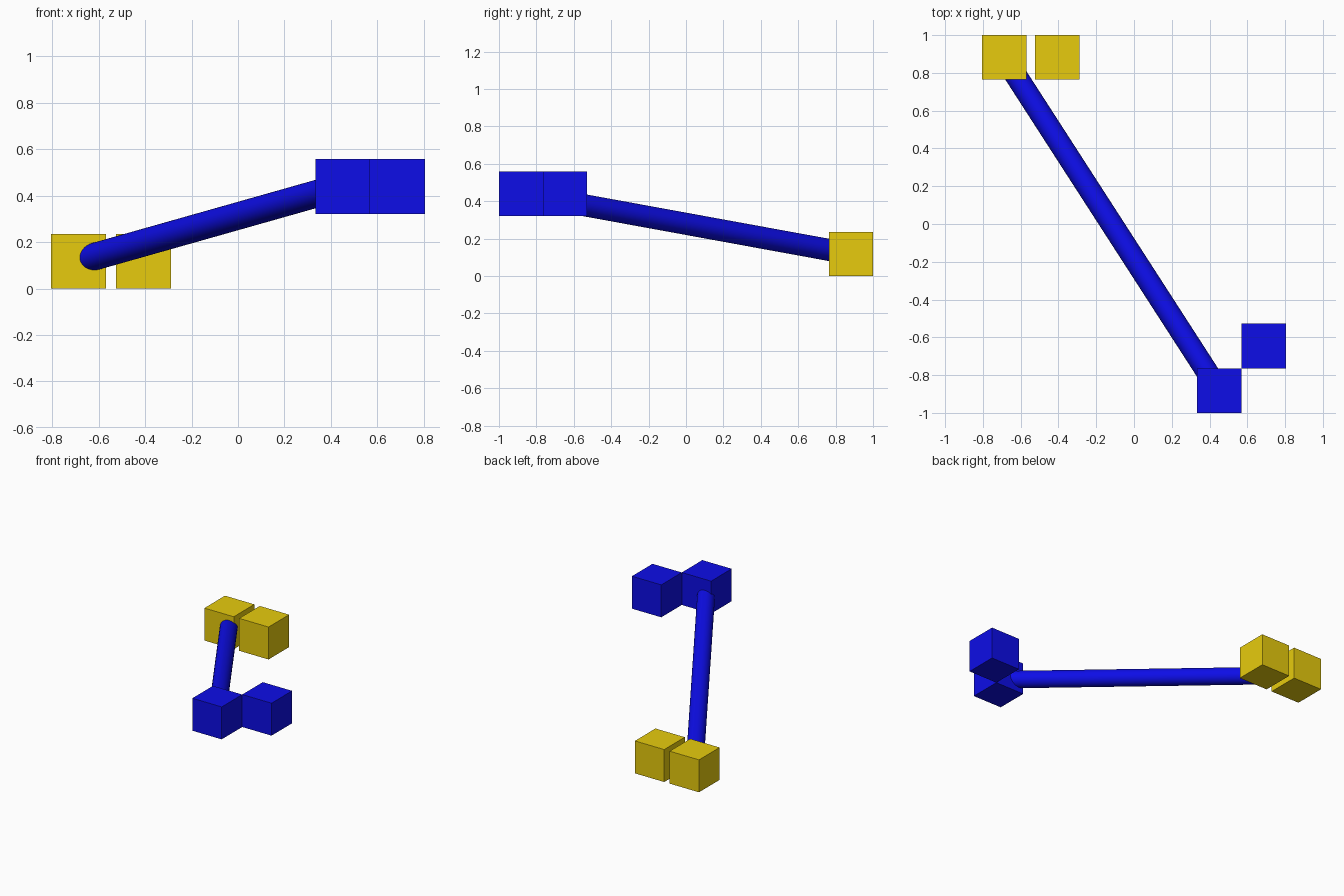
import bpy
from math import radians
from mathutils import Vector

if "Cube" in bpy.data.objects:
    bpy.data.objects.remove(bpy.data.objects["Cube"])

SIZE = 0.236


def material(name, rgb):
    m = bpy.data.materials.new(name)
    m.diffuse_color = (*rgb, 1)
    m.use_nodes = True
    m.node_tree.nodes["Principled BSDF"].inputs["Base Color"].default_value = m.diffuse_color
    return m


yellow = material("yellow", (0.8, 0.6, 0.004))
blue = material("blue", (0.004, 0.004, 0.8))


def cube(name, centre, mat):
    bpy.ops.mesh.primitive_cube_add(size=SIZE, location=centre)
    ob = bpy.context.object
    ob.name = name
    ob.data.materials.append(mat)


def rod(name, start, end, radius, mat):
    axis = Vector(end) - Vector(start)
    bpy.ops.mesh.primitive_cylinder_add(
        vertices=32, radius=radius, depth=axis.length,
        location=(Vector(start) + Vector(end)) / 2,
        rotation=axis.to_track_quat('Z', 'Y').to_euler())
    ob = bpy.context.object
    ob.name = name
    ob.data.materials.append(mat)
    bpy.ops.object.shade_smooth_by_angle(angle=radians(40))


# Low pair of cubes at the back, side by side with a gap
back_left = (-0.687, 0.882, 0.118)
cube("back_cube_left", back_left, yellow)
cube("back_cube_right", (-0.407, 0.882, 0.118), yellow)

# Raised pair of cubes at the front, touching along one edge
front_left = (0.451, -0.882, 0.44)
cube("front_cube_left", front_left, blue)
cube("front_cube_right", (0.687, -0.646, 0.44), blue)

# Sloping rod joining the two left cubes centre to centre
rod("connecting_rod", back_left, front_left, 0.059, blue)
